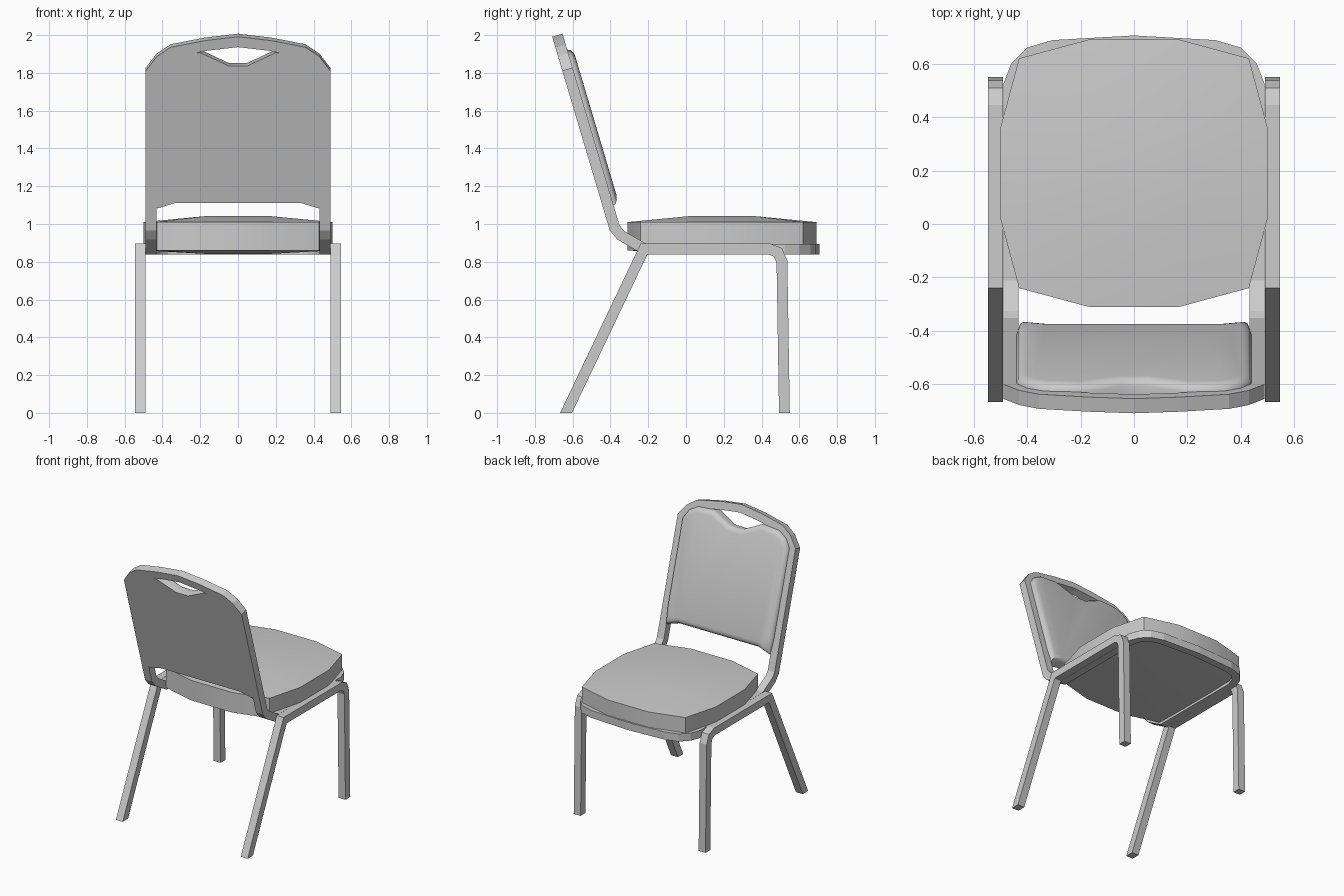
import bpy, bmesh
from mathutils import Vector

if "Cube" in bpy.data.objects:
    bpy.data.objects.remove(bpy.data.objects["Cube"])

T = 0.057                                   # square tube width
BASE = Vector((0, -0.378, 0.98))            # foot of the tilted back plane
UP = Vector((0, -0.285, 0.9586))            # along the back
OUT = Vector((0, 0.9586, 0.285))            # towards the sitter


def back_point(x, z, depth=0.0):
    """Point on the tilted back plane at width x and height z."""
    return BASE + Vector((x, 0, 0)) + UP * ((z - BASE.z) / UP.z) + OUT * depth


def finish(name, bm, mirror=False, angle=None):
    bmesh.ops.recalc_face_normals(bm, faces=bm.faces)
    mesh = bpy.data.meshes.new(name)
    bm.to_mesh(mesh)
    bm.free()
    ob = bpy.data.objects.new(name, mesh)
    bpy.context.collection.objects.link(ob)
    if mirror:
        ob.modifiers.new("Mirror", 'MIRROR')
    if angle:
        bpy.ops.object.select_all(action='DESELECT')
        ob.select_set(True)
        bpy.context.view_layer.objects.active = ob
        bpy.ops.object.shade_smooth_by_angle(angle=angle)
    return ob


def sweep(path, axis, end_normal, caps):
    """Mitred square tube along a path; both ends are cut by end_normal."""
    pts = [Vector(p) for p in path]
    dirs = [(b - a).normalized() for a, b in zip(pts, pts[1:])]
    side = dirs[0].cross(axis).normalized()
    up = side.cross(dirs[0])
    ring = [pts[0] + (side * i + up * j) * T / 2
            for i, j in ((-1, -1), (1, -1), (1, 1), (-1, 1))]
    bm = bmesh.new()
    rings = []
    for k, p in enumerate(pts):
        d = dirs[max(k - 1, 0)]
        n = end_normal if k in (0, len(pts) - 1) else dirs[k - 1] + dirs[k]
        ring = [v + d * ((p - v).dot(n) / d.dot(n)) for v in ring]
        rings.append([bm.verts.new(v) for v in ring])
    for a, b in zip(rings, rings[1:]):
        for i in range(4):
            j = (i + 1) % 4
            bm.faces.new((a[i], a[j], b[j], b[i]))
    if caps:
        bm.faces.new(rings[0])
        bm.faces.new(rings[-1])
    return bm


X, Z = Vector((1, 0, 0)), Vector((0, 0, 1))

# Leg frames: rear leg, side rail and front leg in one bent tube per side
leg = [(-0.635, 0), (-0.222, 0.868), (0.44, 0.868), (0.487, 0.85),
       (0.508, 0.80), (0.521, 0)]
finish("leg_frames", sweep([(0.518, y, z) for y, z in leg], X, Z, True), mirror=True)

# Seat and back frame: one closed loop, built as a mirrored half
loop = [(0, 0.677, 0.866), (0.30, 0.66, 0.866), (0.385, 0.635, 0.866),
        (0.435, 0.585, 0.866), (0.46, 0.52, 0.866), (0.46, -0.22, 0.868),
        (0.46, -0.345, 0.94), (0.46, -0.378, 0.98)]
loop += [back_point(x, z) for x, z in
         ((0.46, 1.81), (0.41, 1.875), (0.345, 1.918), (0.17, 1.952), (0, 1.972))]
finish("seat_and_back_frame", sweep(loop, Z, X, False), mirror=True)

# Back pad: flat rear flush with the frame, padded front, dip for the hand hole
half = [(0.33, 1.12), (0.43, 1.09), (0.44, 1.2), (0.44, 1.81), (0.40, 1.868),
        (0.335, 1.905), (0.20, 1.915), (0.05, 1.845)]
outline = half + [(-x, z) for x, z in reversed(half)]
bm = bmesh.new()
rear = [bm.verts.new(back_point(x, z, -T / 2)) for x, z in outline]
front = [bm.verts.new(back_point(x, z, 0.028)) for x, z in outline]
bm.faces.new(rear)
pad_face = bm.faces.new(front)
for i in range(len(rear)):
    j = (i + 1) % len(rear)
    bm.faces.new((rear[i], rear[j], front[j], front[i]))
bmesh.ops.recalc_face_normals(bm, faces=bm.faces)
for thick, depth in ((0.006, 0.015), (0.014, 0.011), (0.02, 0.005)):
    bmesh.ops.inset_region(bm, faces=[pad_face], thickness=thick, depth=depth,
                           use_even_offset=True)
finish("back_pad", bm, angle=0.7)

# Seat cushion: 4 x 4 grid above and below, bowed outline and domed top
bm = bmesh.new()


def layer(z_edge, z_mid):
    grid = []
    for i, sx in enumerate((-1, -1, 1, 1)):
        for j, sy in enumerate((-1, -1, 1, 1)):
            end_x, end_y = i in (0, 3), j in (0, 3)
            x = sx * ((0.43 if end_y else 0.5) if end_x else 0.17)
            y = 0.19 + sy * ((0.43 if end_x else 0.5) if end_y else 0.17)
            grid.append(bm.verts.new((x, y, z_edge if end_x or end_y else z_mid)))
    for i in range(3):
        for j in range(3):
            a = i * 4 + j
            bm.faces.new((grid[a], grid[a + 4], grid[a + 5], grid[a + 1]))
    return grid


top, bottom = layer(1.01, 1.042), layer(0.86, 0.842)
rim = [0, 4, 8, 12, 13, 14, 15, 11, 7, 3, 2, 1]
for a, b in zip(rim, rim[1:] + rim[:1]):
    bm.faces.new((bottom[a], bottom[b], top[b], top[a]))
finish("seat_cushion", bm, angle=0.35)
